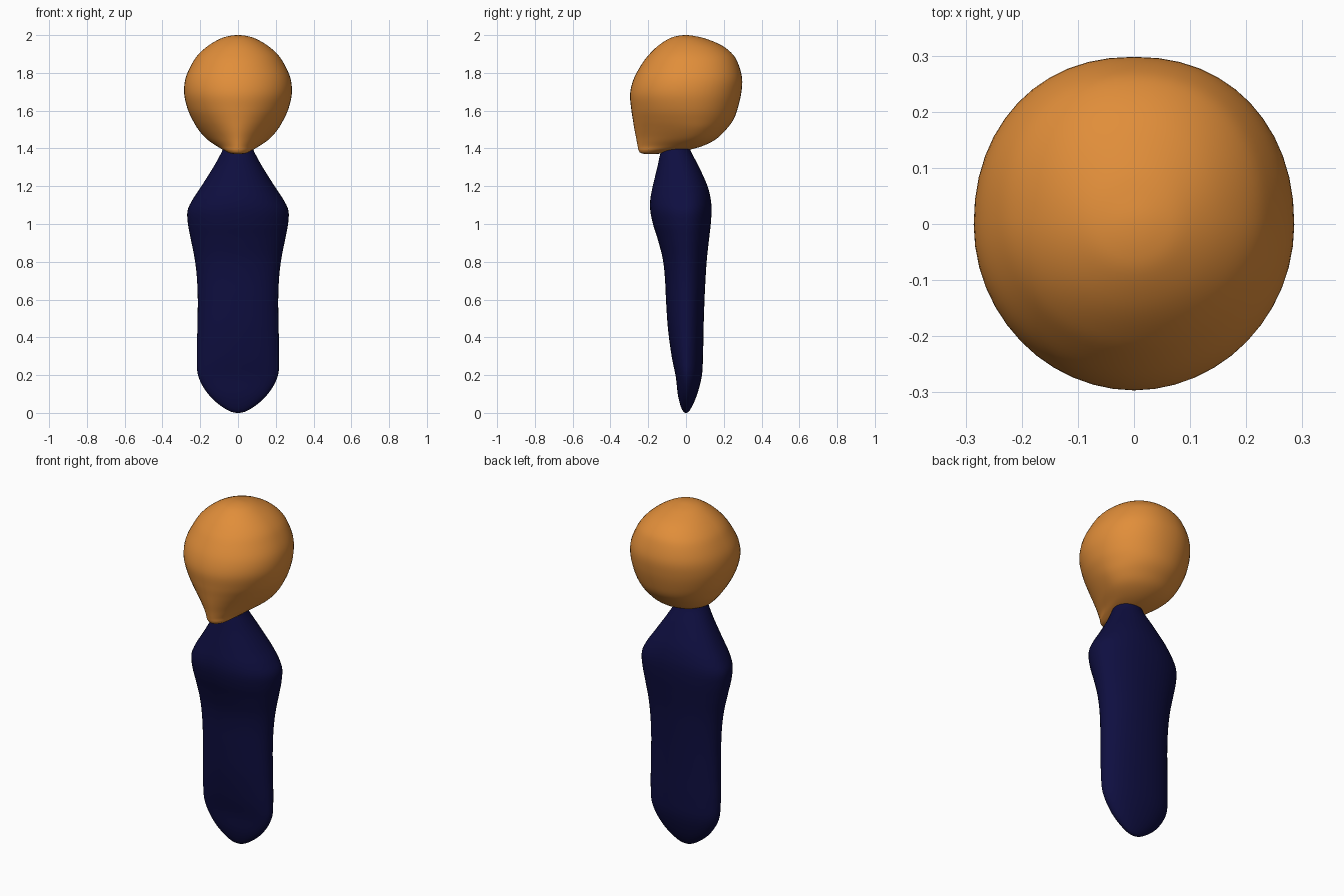
import bpy, math

if "Cube" in bpy.data.objects:
    bpy.data.objects.remove(bpy.data.objects["Cube"])

SIDES, STEPS = 48, 5


def material(name, rgb):
    m = bpy.data.materials.new(name)
    m.diffuse_color = (*rgb, 1)
    m.use_nodes = True
    m.node_tree.nodes["Principled BSDF"].inputs["Base Color"].default_value = m.diffuse_color
    return m


def catmull(p0, p1, p2, p3, t):
    return [0.5 * (2 * b + (c - a) * t + (2 * a - 5 * b + 4 * c - d) * t * t
                   + (3 * b - a - 3 * c + d) * t ** 3)
            for a, b, c, d in zip(p0, p1, p2, p3)]


def ring(z, front, back, half, mid, n_front, n_back):
    """Egg-shaped slice: separate front and back half superellipses."""
    pts = []
    for i in range(SIDES):
        a = 2 * math.pi * i / SIDES
        c, s = math.cos(a), math.sin(a)
        e = 2 / (n_back if s > 0 else n_front)
        depth = (back - mid) if s > 0 else (mid - front)
        pts.append((math.copysign(abs(c) ** e, c) * half,
                    mid + math.copysign(abs(s) ** e, s) * depth, z))
    return pts


def loft(name, slices, mat):
    """Smooth closed skin through slices (z, front, back, half width, mid, n_front, n_back)."""
    def past_pole(s):
        return (s[0], s[2], s[1], -s[3], s[4], s[5], s[6])
    p = [past_pole(slices[1])] + slices + [past_pole(slices[-2])]
    rows = [catmull(*p[i:i + 4], k / STEPS)
            for i in range(len(slices) - 1) for k in range(STEPS)][1:]
    verts = [v for r in rows for v in ring(*r)]
    n = len(rows)
    faces = [(r * SIDES + i, r * SIDES + (i + 1) % SIDES,
              (r + 1) * SIDES + (i + 1) % SIDES, (r + 1) * SIDES + i)
             for r in range(n - 1) for i in range(SIDES)]
    # close both poles with fans
    for s, base, flip in ((slices[0], 0, True), (slices[-1], (n - 1) * SIDES, False)):
        verts.append((0, s[4], s[0]))
        tip = len(verts) - 1
        for i in range(SIDES):
            a, b = base + i, base + (i + 1) % SIDES
            faces.append((b, a, tip) if flip else (a, b, tip))
    me = bpy.data.meshes.new(name)
    me.from_pydata(verts, [], faces)
    me.materials.append(mat)
    me.shade_smooth()
    ob = bpy.data.objects.new(name, me)
    bpy.context.collection.objects.link(ob)
    return ob


# body: z, front y, back y, half width
body = [
    (0.00, 0, 0, 0), (0.02, -.022, .024, .065), (0.09, -.042, .056, .150),
    (0.19, -.054, .083, .209), (0.30, -.076, .090, .218), (0.45, -.096, .093, .215),
    (0.60, -.106, .098, .213), (0.72, -.112, .104, .218), (0.82, -.124, .111, .230),
    (0.92, -.150, .122, .250), (1.00, -.175, .131, .265), (1.07, -.189, .135, .267),
    (1.13, -.189, .131, .240), (1.20, -.176, .114, .194), (1.30, -.152, .070, .131),
    (1.38, -.134, .028, .087), (1.43, -.115, .010, .065), (1.45, -.04, -.04, 0),
]
# neck slices lean forward, so the widest line follows the slice centre there
loft("body", [(z, f, b, w, 0 if z < 1.1 else (f + b) / 2 * min(1, (z - 1.1) / .25), 2.1, 2.1)
              for z, f, b, w in body], material("navy", (.0045, .0045, .052)))

# head: z, front y, back y, half width, widest y, front exponent, back exponent
head = [
    (1.370, -.19, -.19, 0, -.19, 2, 2), (1.374, -.235, -.12, .040, -.18, 2, 2),
    (1.388, -.250, -.01, .070, -.13, 2, 2), (1.412, -.256, .085, .112, -.03, 1.8, 2),
    (1.450, -.263, .160, .166, .02, 1.7, 2), (1.500, -.273, .212, .210, .03, 1.75, 2),
    (1.550, -.281, .250, .240, .02, 1.85, 2.05), (1.610, -.290, .273, .267, .01, 1.95, 2.1),
    (1.690, -.296, .292, .285, 0, 2, 2.15), (1.770, -.276, .297, .278, 0, 2, 2.2),
    (1.850, -.232, .276, .243, .01, 2, 2.2), (1.900, -.193, .246, .208, .01, 2, 2.15),
    (1.945, -.146, .190, .156, .01, 2, 2.1), (1.980, -.092, .108, .096, .005, 2, 2),
    (1.995, -.048, .046, .048, 0, 2, 2), (2.000, 0, 0, 0, 0, 2, 2),
]
loft("head", head, material("orange", (.75, .27, .042)))
